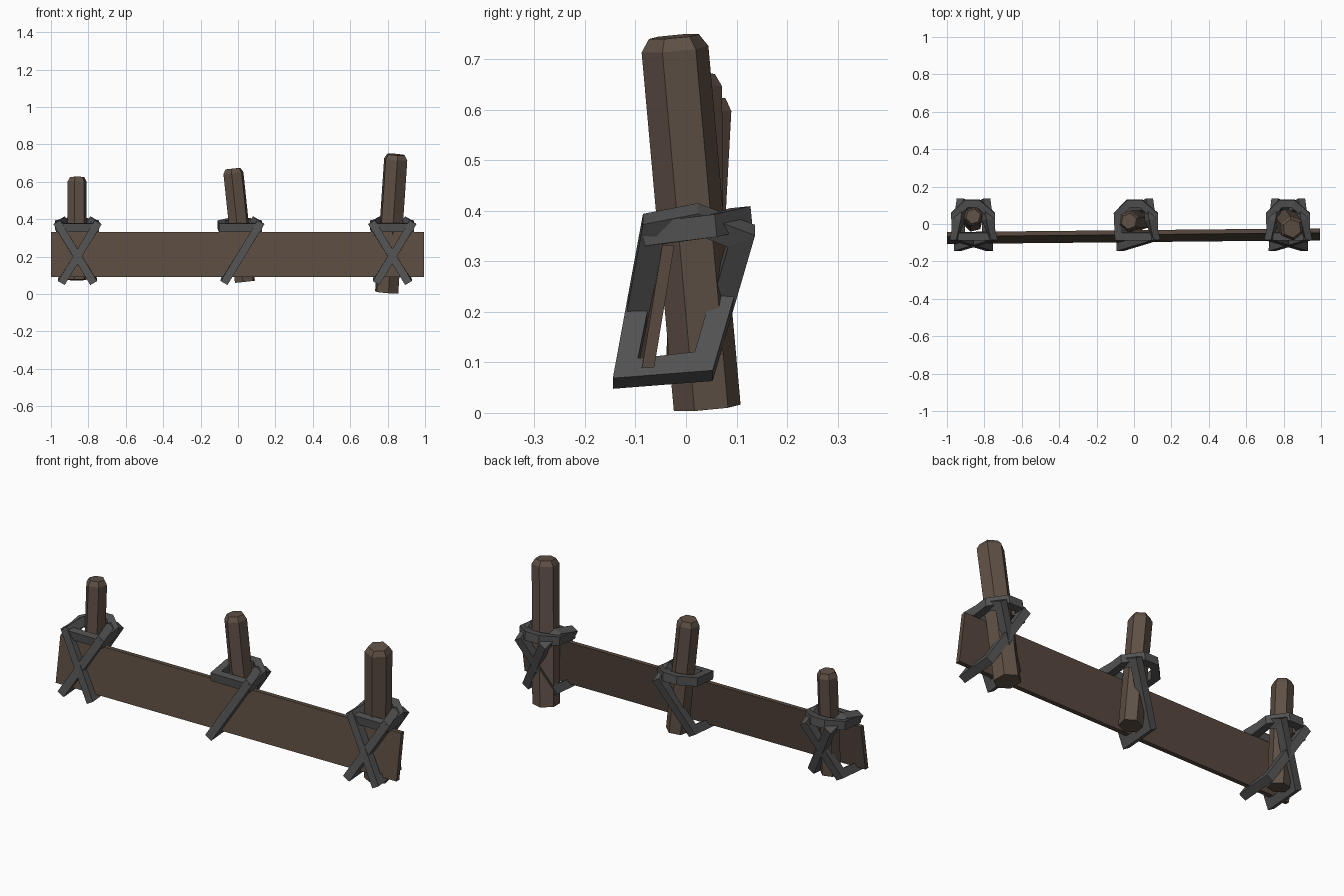
import bpy
import bmesh
import math
from mathutils import Vector

cube = bpy.data.objects.get("Cube")
if cube:
    bpy.data.objects.remove(cube, do_unlink=True)


def material(name, colour):
    mat = bpy.data.materials.new(name)
    mat.use_nodes = True
    mat.diffuse_color = (*colour, 1)
    mat.node_tree.nodes["Principled BSDF"].inputs["Base Color"].default_value = (*colour, 1)
    return mat


post_wood = material("post brown", (0.115, 0.081, 0.060))
plank_wood = material("plank brown", (0.098, 0.068, 0.050))
strap_grey = material("strap grey", (0.083, 0.083, 0.083))


def finish(bm, name, mat):
    bmesh.ops.recalc_face_normals(bm, faces=bm.faces)
    mesh = bpy.data.meshes.new(name)
    bm.to_mesh(mesh)
    bm.free()
    mesh.materials.append(mat)
    obj = bpy.data.objects.new(name, mesh)
    bpy.context.collection.objects.link(obj)
    return obj


def bridge(bm, a, b):
    for i in range(len(a)):
        j = (i + 1) % len(a)
        bm.faces.new((a[i], a[j], b[j], b[i]))


def post(name, bottom, top, radius, turn):
    """Leaning six-sided stake with a chamfered top."""
    bm = bmesh.new()
    bottom, top = Vector(bottom), Vector(top)
    axis = (top - bottom).normalized()
    side = Vector((0, 1, 0)).cross(axis).normalized()
    back = axis.cross(side)
    rings = []
    for centre, r in ((bottom, radius), (top - axis * 0.025, radius), (top, radius * 0.75)):
        ring = []
        for i in range(6):
            a = math.radians(turn + 60 * i)
            ring.append(bm.verts.new(centre + r * (math.cos(a) * side + math.sin(a) * back)))
        rings.append(ring)
    bridge(bm, rings[0], rings[1])
    bridge(bm, rings[1], rings[2])
    bm.faces.new(rings[0])
    bm.faces.new(rings[2])
    finish(bm, name, post_wood)


def strap(name, points, normal, width, depth):
    """Closed band with a rectangular section, mitred at each corner."""
    bm = bmesh.new()
    pts = [Vector(p) for p in points]
    normal = Vector(normal).normalized()
    rings = []
    for i, p in enumerate(pts):
        before = (p - pts[i - 1]).normalized()
        after = (pts[(i + 1) % len(pts)] - p).normalized()
        out = (before + after).normalized().cross(normal).normalized()
        mitre = min(1.5, 1 / max(0.5, after.cross(normal).normalized().dot(out)))
        rings.append([bm.verts.new(p + out * s * depth / 2 * mitre + normal * t * width / 2)
                      for s, t in ((-1, -1), (1, -1), (1, 1), (-1, 1))])
    for i in range(len(rings)):
        bridge(bm, rings[i - 1], rings[i])
    finish(bm, name, strap_grey)


# Long leaning plank
bm = bmesh.new()
ends = []
for x, y in ((-1, -0.095), (0.995, -0.075)):
    ends.append([bm.verts.new((x, y + dy, z)) for dy, z in
                 ((-0.012, 0.09), (0.012, 0.09), (0.052, 0.332), (0.028, 0.332))])
bridge(bm, ends[0], ends[1])
for end in ends:
    bm.faces.new(end)
finish(bm, "plank", plank_wood)

# Three stakes
post("right_post", (-0.86, 0.01, 0.075), (-0.86, 0.04, 0.625), 0.053, 15)
post("middle_post", (0.037, 0.02, 0.065), (-0.027, 0.015, 0.67), 0.057, 20)
post("left_post", (0.795, 0.042, 0.01), (0.845, -0.024, 0.745), 0.067, 38)

# Collar and slanted loop paths, relative to each lashing
collar = ((-0.095, -0.065, 0.355), (0.095, -0.065, 0.355), (0.095, 0.05, 0.37),
          (0.025, 0.11, 0.385), (-0.04, 0.11, 0.385), (-0.1, 0.05, 0.37))
loop = ((-0.075, -0.12, 0.078), (0.1, -0.065, 0.365), (0.075, 0.02, 0.385),
        (0.065, 0.11, 0.35), (-0.075, 0.035, 0.092))

# Lashings: crossed at the ends, single in the middle
for name, x, sides in (("right", -0.858, (1, -1)), ("middle", 0.012, (1,)), ("left", 0.825, (1, -1))):
    strap(name + "_collar", [(x + px, y, z) for px, y, z in collar], (0, -0.1, 1), 0.045, 0.04)
    for s in sides:
        path = [(x + s * px, y, z) for px, y, z in loop]
        kind = "_rising_loop" if s > 0 else "_falling_loop"
        strap(name + kind, path, (s * 0.86, 0, -0.5), 0.042, 0.045)
